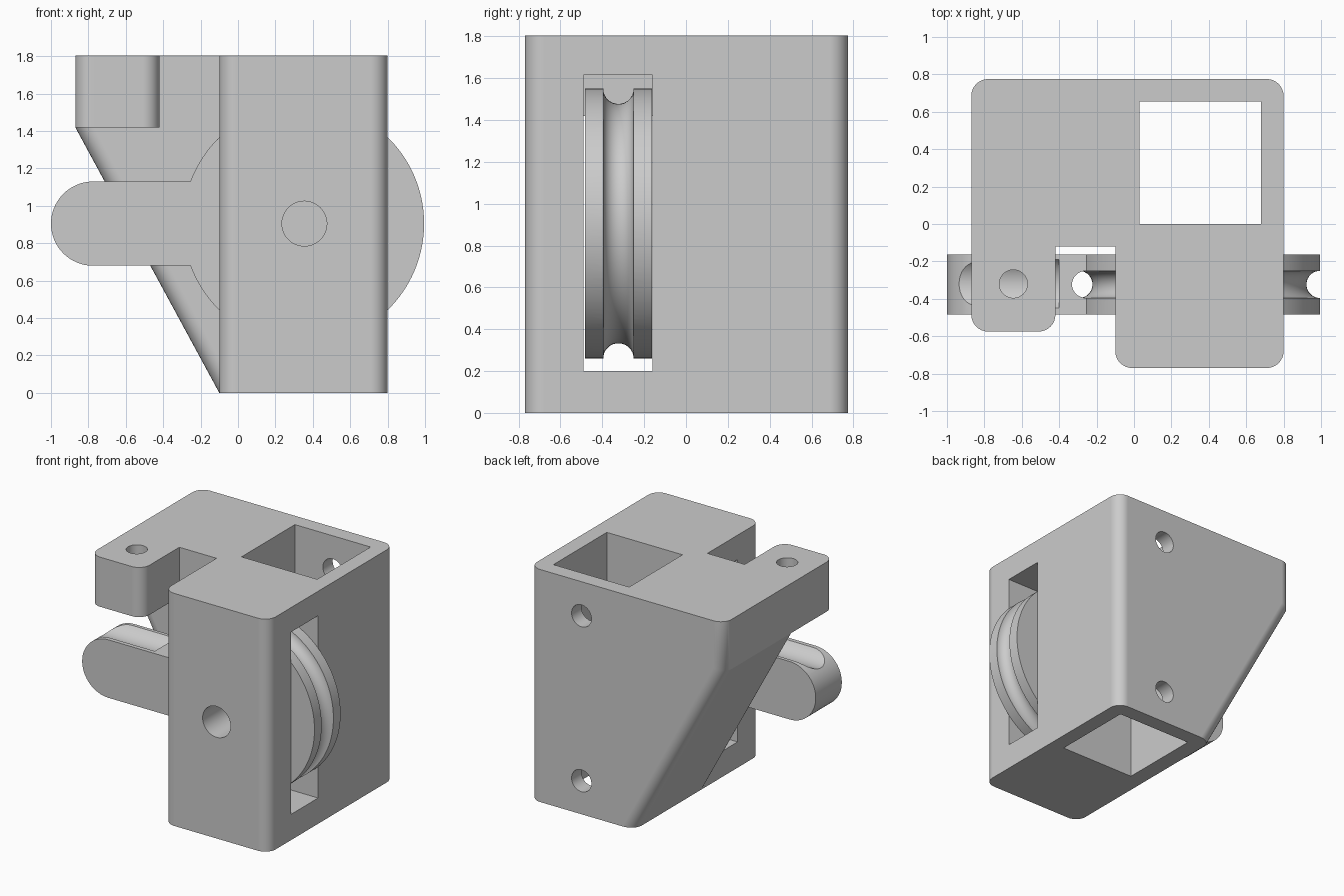
import bpy, bmesh
from math import pi, sin, cos, asin
from mathutils import Matrix

old = bpy.data.objects.get("Cube")
if old:
    bpy.data.objects.remove(old, do_unlink=True)

grey = bpy.data.materials.new("plain_grey")
grey.use_nodes = True
colour = (0.6, 0.6, 0.6, 1)
grey.diffuse_color = colour
grey.node_tree.nodes["Principled BSDF"].inputs["Base Color"].default_value = colour


def make(name, bm):
    bmesh.ops.recalc_face_normals(bm, faces=bm.faces)
    mesh = bpy.data.meshes.new(name)
    bm.to_mesh(mesh)
    bm.free()
    mesh.materials.append(grey)
    ob = bpy.data.objects.new(name, mesh)
    bpy.context.collection.objects.link(ob)
    return ob


def prism(name, outline, y0, y1, rounded=None, radius=0.09):
    """Extrude an x-z outline along y; round the edges whose middle passes a test."""
    bm = bmesh.new()
    face = bm.faces.new([bm.verts.new((x, y0, z)) for x, z in outline])
    new = bmesh.ops.extrude_face_region(bm, geom=[face])["geom"]
    verts = [v for v in new if isinstance(v, bmesh.types.BMVert)]
    bmesh.ops.translate(bm, verts=verts, vec=(0, y1 - y0, 0))
    bmesh.ops.recalc_face_normals(bm, faces=bm.faces)
    if rounded:
        def chosen(e):
            a, b = e.verts[0].co, e.verts[1].co
            return abs(a.y - b.y) < 1e-4 and abs(a.z - b.z) > 0.1 and rounded((a + b) / 2)
        bmesh.ops.bevel(bm, geom=[e for e in bm.edges if chosen(e)], offset=radius,
                        segments=8, profile=0.5, affect='EDGES')
    return make(name, bm)


def box(name, x, y, z, rounded=None):
    outline = [(x[0], z[0]), (x[1], z[0]), (x[1], z[1]), (x[0], z[1])]
    return prism(name, outline, *y, rounded)


def rod(name, centre, radius, length, axis):
    turn = {'X': Matrix.Rotation(pi / 2, 4, 'Y'), 'Y': Matrix.Rotation(pi / 2, 4, 'X'),
            'Z': Matrix.Identity(4)}[axis]
    bm = bmesh.new()
    bmesh.ops.create_cone(bm, cap_ends=True, segments=48, radius1=radius, radius2=radius,
                          depth=length, matrix=Matrix.Translation(centre) @ turn)
    return make(name, bm)


def combine(target, other, operation):
    mod = target.modifiers.new("combine", 'BOOLEAN')
    mod.operation, mod.solver, mod.object = operation, 'EXACT', other
    bpy.context.view_layer.objects.active = target
    bpy.ops.object.modifier_apply(modifier=mod.name)
    bpy.data.objects.remove(other, do_unlink=True)


def finish(ob):
    bpy.ops.object.select_all(action='DESELECT')
    ob.select_set(True)
    bpy.context.view_layer.objects.active = ob
    bpy.ops.object.shade_smooth_by_angle(angle=0.45)
    mod = ob.modifiers.new("even_shading", 'WEIGHTED_NORMAL')
    mod.keep_sharp = True


TOP = 1.805

# Housing: sloped back block, front column and overhanging lug
housing = prism("housing", [(-0.87, TOP), (0.8, TOP), (0.8, 0), (-0.1, 0), (-0.87, 1.42)],
                -0.12, 0.775, lambda m: m.x < 0.2 or m.y > 0)
combine(housing, box("column", (-0.1, 0.8), (-0.77, 0.3), (0, TOP), lambda m: m.y < 0), 'UNION')
combine(housing, box("lug", (-0.87, -0.42), (-0.575, 0), (1.42, TOP), lambda m: m.y < -0.1), 'UNION')

# Housing openings: square socket, wheel slot, axle hole, lug hole, rear screw holes
cuts = [box("socket_cut", (0.03, 0.68), (0, 0.655), (-0.2, 2)),
        box("slot_cut", (-0.3, 1), (-0.49, -0.16), (0.2, 1.615)),
        rod("axle_cut", (0.355, -0.5, 0.905), 0.12, 0.84, 'Y'),
        rod("lug_cut", (-0.645, -0.32, 1.6), 0.075, 0.8, 'Z')]
cuts += [rod("screw_cut", (0.355, 0.7, z), 0.085, 0.4, 'Y') for z in (0.26, 1.54)]
for cut in cuts:
    combine(housing, cut, 'DIFFERENCE')
finish(housing)

# Wheel and handle: one outline of the rim arc and the rounded handle end
CX, CZ, R, GRIP = 0.35, 0.905, 0.645, 0.225
half = asin(GRIP / R)
steps = 120
outline = []
for i in range(steps + 1):
    a = -pi + half + i * (2 * pi - 2 * half) / steps
    outline.append((CX + R * cos(a), CZ + R * sin(a)))
for i in range(33):
    a = pi / 2 + i * pi / 32
    outline.append((-0.775 + GRIP * cos(a), CZ + GRIP * sin(a)))
wheel = prism("wheel_and_handle", outline, -0.483, -0.163)

# Cord groove round the rim, passing through the handle
bm = bmesh.new()
rings = []
for i in range(steps):
    a = 2 * pi * i / steps
    ring = []
    for j in range(24):
        b = 2 * pi * (j + 0.5) / 24
        r = R + 0.073 * cos(b)
        ring.append(bm.verts.new((CX + r * cos(a), -0.323 + 0.073 * sin(b), CZ + r * sin(a))))
    rings.append(ring)
for i in range(steps):
    p, q = rings[i - 1], rings[i]
    for j in range(24):
        bm.faces.new((p[j - 1], p[j], q[j], q[j - 1]))
combine(wheel, make("groove_cut", bm), 'DIFFERENCE')

# Axle bore and the shallow channel on top of the handle
combine(wheel, rod("bore_cut", (0.355, -0.32, CZ), 0.12, 0.6, 'Y'), 'DIFFERENCE')
combine(wheel, rod("channel_cut", (-0.8, -0.32, 1.223), 0.16, 0.8, 'X'), 'DIFFERENCE')
finish(wheel)
